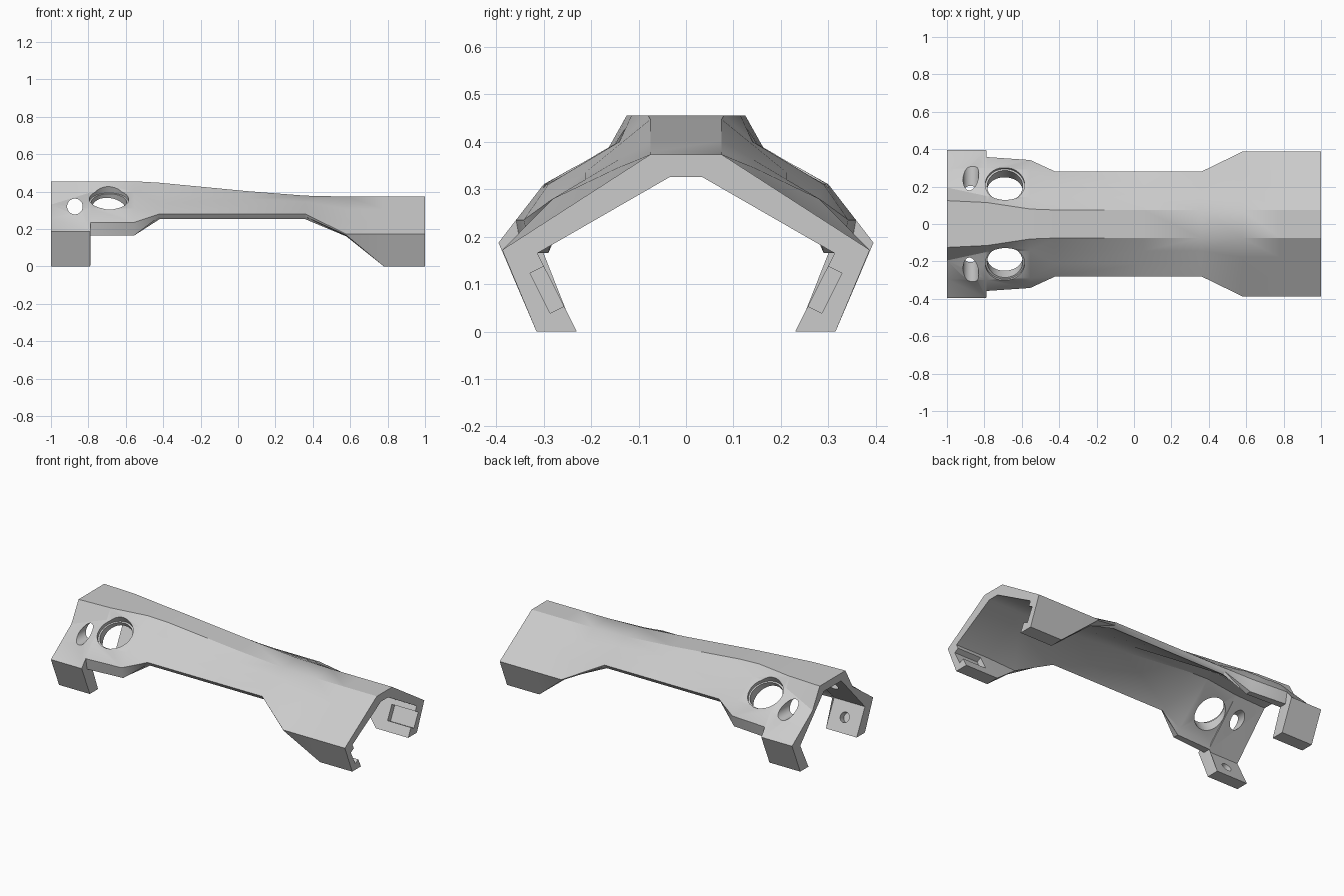
import bpy
import bmesh
from math import radians
from mathutils import Vector, Matrix

if "Cube" in bpy.data.objects:
    bpy.data.objects.remove(bpy.data.objects["Cube"])

grey = bpy.data.materials.new("light_grey")
grey.use_nodes = True
colour = (0.6, 0.6, 0.6, 1)
grey.diffuse_color = colour
grey.node_tree.nodes["Principled BSDF"].inputs["Base Color"].default_value = colour


def lerp(a, b, t):
    return (a[0] + (b[0] - a[0]) * t, a[1] + (b[1] - a[1]) * t)


def profile(top, crease, tip, inner_tip, inner_crease, upper=None, pad=None):
    """Half of the shell section, from the outer top edge round to the inner top edge."""
    upper = upper or lerp(top, crease, 1 / 3)
    pad = pad or lerp(upper, crease, 1 / 2)
    inner_top = (top[0] - 0.04, top[1] - 0.048)
    return [top, upper, pad, crease, tip, inner_tip, inner_crease, inner_top]


def body(top_z):
    return profile((0.075, top_z), (0.28, 0.28), (0.27, 0.266), (0.257, 0.252), (0.235, 0.265))


# Sections along the length
rear = dict(crease=(0.395, 0.187), tip=(0.315, 0), inner_tip=(0.235, 0),
            inner_crease=(0.315, 0.16), upper=(0.195, 0.33))
front_top, front_crease = (0.075, 0.373), (0.387, 0.172)
front_inner = (0.313, 0.165)
front = profile(front_top, front_crease, (0.315, 0), (0.23, 0), front_inner)
sections = [
    (-1, profile((0.125, 0.455), **rear)),
    (-0.79, profile((0.115, 0.455), **{**rear, "upper": (0.15, 0.395)}, pad=(0.3, 0.31))),
    (-0.788, profile((0.115, 0.455), (0.358, 0.235), (0.345, 0.165), (0.3, 0.165),
                     (0.285, 0.2), (0.15, 0.395), (0.3, 0.31))),
    (-0.555, profile((0.08, 0.455), (0.342, 0.235), (0.325, 0.165), (0.29, 0.165),
                     (0.275, 0.2), (0.14, 0.40), (0.29, 0.31))),
    (-0.42, body(0.447)),
    (0.05, body(0.402)),
    (0.36, body(0.378)),
    (0.58, profile(front_top, front_crease, (0.384, 0.166), (0.318, 0.16), front_inner)),
    (0.78, front),
    (1, front),
]

# Shell lofted through mirrored sections
bm = bmesh.new()
rings = []
for x, half in sections:
    loop = half + [(-y, z) for y, z in reversed(half)]
    rings.append([bm.verts.new((x, y, z)) for y, z in loop])
count = len(rings[0])
for a, b in zip(rings, rings[1:]):
    for i in range(count):
        j = (i + 1) % count
        bm.faces.new((a[i], a[j], b[j], b[i]))
for ring in (rings[0], rings[-1]):
    half = count // 2
    # End caps as strips across the wall thickness
    for side in (ring[:half], ring[half:][::-1]):
        top, upper, pad, crease, tip, inner_tip, inner_crease, inner_top = side
        bm.faces.new((crease, tip, inner_tip, inner_crease))
        bm.faces.new((top, upper, pad, crease, inner_crease, inner_top))
    bm.faces.new((ring[0], ring[half - 1], ring[half], ring[-1]))
bmesh.ops.recalc_face_normals(bm, faces=bm.faces)
bmesh.ops.triangulate(bm, faces=bm.faces)
mesh = bpy.data.meshes.new("handguard_shell")
bm.to_mesh(mesh)
bm.free()
shell = bpy.data.objects.new("handguard_shell", mesh)
bpy.context.collection.objects.link(shell)
mesh.materials.append(grey)


def cut(name, centre, axis, radius=None, depth=1, size=None):
    """Cut a round hole, or a box slot when a size is given."""
    cutter_bm = bmesh.new()
    if size:
        bmesh.ops.create_cube(cutter_bm, size=1, matrix=Matrix.Diagonal((*size, 1)))
    else:
        bmesh.ops.create_cone(cutter_bm, cap_ends=True, segments=40, radius1=radius,
                              radius2=radius, depth=depth)
    turn = Vector(axis).to_track_quat("Z", "X").to_matrix().to_4x4()
    if size:
        normal = Vector(axis).normalized()
        along = Vector((1, 0, 0))
        turn = Matrix((along, normal.cross(along), normal)).transposed().to_4x4()
    cutter_bm.transform(Matrix.Translation(centre) @ turn)
    cutter_mesh = bpy.data.meshes.new(name)
    cutter_bm.to_mesh(cutter_mesh)
    cutter_bm.free()
    cutter_mesh.materials.append(grey)
    cutter = bpy.data.objects.new(name, cutter_mesh)
    cutter.hide_render = True
    bpy.context.collection.objects.link(cutter)
    mod = shell.modifiers.new(name, "BOOLEAN")
    mod.operation = "DIFFERENCE"
    mod.solver = "EXACT"
    mod.object = cutter
    bpy.context.view_layer.objects.active = shell
    bpy.ops.object.modifier_apply(modifier=mod.name)
    bpy.data.objects.remove(cutter)


# Cross pin hole through both walls
cut("pin_hole", (-0.872, 0, 0.32), (0, 1, 0), 0.042, 1)
for s in (1, -1):
    lean = Vector((0, s * 0.48, 0.88)).normalized()
    pad_centre = Vector((-0.69, s * 0.212, 0.36))
    # Large stepped hole in the pad
    cut("pad_hole", pad_centre, lean, 0.095, 0.36)
    cut("pad_counterbore", pad_centre + lean * 0.085, lean, 0.105, 0.21)
    # Blind hole on the inside of the rear leg
    leg_normal = Vector((0, -s * 0.89, 0.45))
    cut("leg_hole", (-0.89, s * 0.275, 0.08), leg_normal, 0.03, 0.08)
    # Slot open to the front end on the inside of the front leg
    cut("leg_slot", (0.95, s * 0.285, 0.092), leg_normal, size=(0.22, 0.094, 0.05))

# Smooth shading with sharp creases kept
bpy.ops.object.select_all(action="DESELECT")
shell.select_set(True)
bpy.context.view_layer.objects.active = shell
bpy.ops.object.shade_smooth_by_angle(angle=radians(30))
